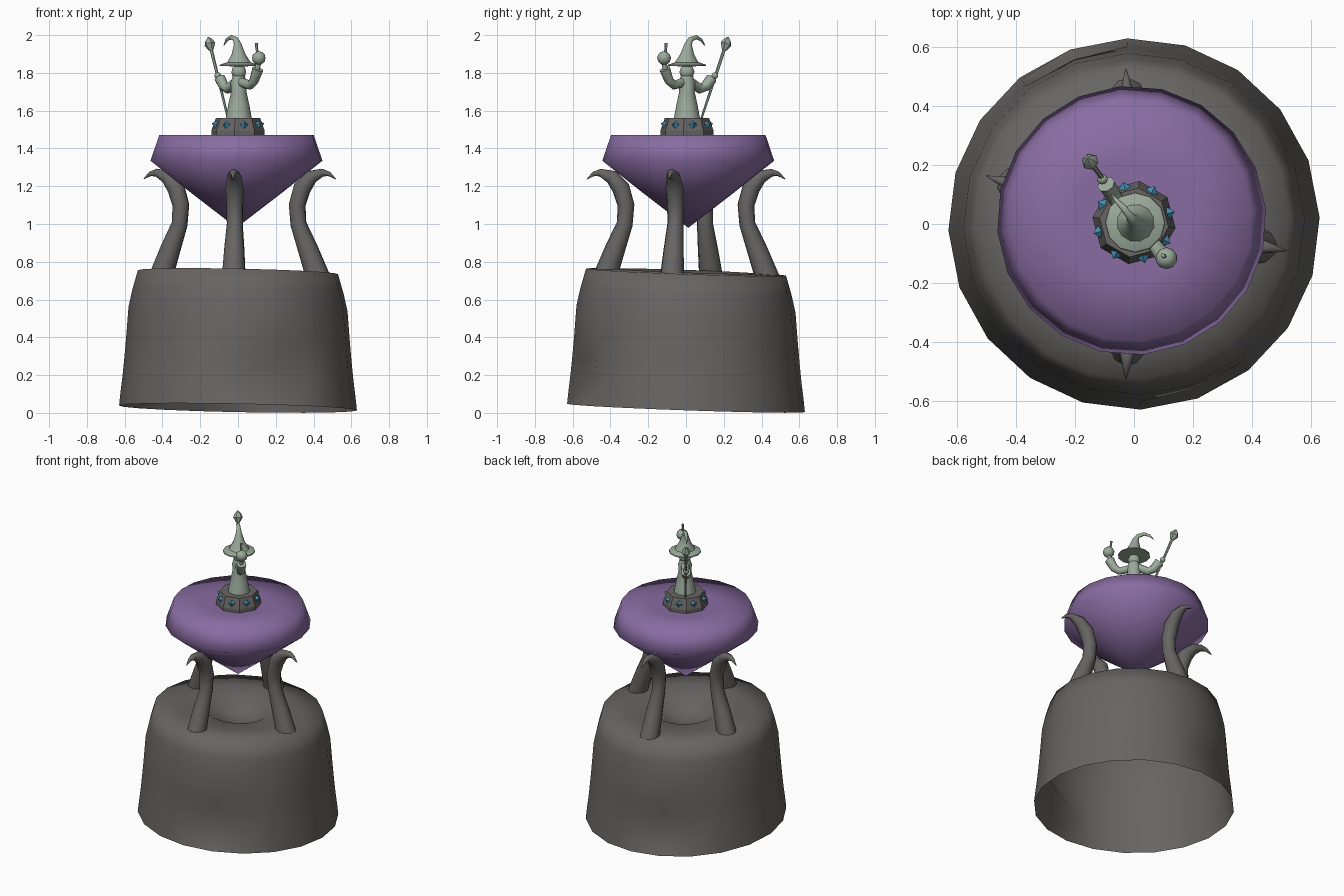
import bpy, bmesh, math
from mathutils import Vector

if "Cube" in bpy.data.objects:
    bpy.data.objects.remove(bpy.data.objects["Cube"])


def material(name, rgb):
    m = bpy.data.materials.new(name)
    m.diffuse_color = (*rgb, 1)
    m.use_nodes = True
    m.node_tree.nodes["Principled BSDF"].inputs["Base Color"].default_value = m.diffuse_color
    return m


STONE = material("dark stone", (0.135, 0.13, 0.125))
PURPLE = material("purple crystal", (0.25, 0.15, 0.36))
BLUE = material("blue gem", (0.06, 0.29, 0.48))
SAGE = material("sage green", (0.33, 0.40, 0.33))


def finish(bm, name, mat, angle=None):
    bmesh.ops.recalc_face_normals(bm, faces=bm.faces)
    me = bpy.data.meshes.new(name)
    bm.to_mesh(me)
    bm.free()
    ob = bpy.data.objects.new(name, me)
    bpy.context.collection.objects.link(ob)
    me.materials.append(mat)
    if angle:
        bpy.ops.object.select_all(action='DESELECT')
        ob.select_set(True)
        bpy.context.view_layer.objects.active = ob
        bpy.ops.object.shade_smooth_by_angle(angle=math.radians(angle))
    return ob


def skin(bm, rings, cap_start=True, cap_end=True):
    n = len(rings[0])
    for a, b in zip(rings, rings[1:]):
        for i in range(n):
            j = (i + 1) % n
            bm.faces.new((a[i], a[j], b[j], b[i]))
    if cap_start:
        bm.faces.new(rings[0])
    if cap_end:
        bm.faces.new(rings[-1])


def lathe(name, profile, sides, mat, centre=(0, 0), phase=0, angle=None,
          cap_start=True, cap_end=True, warp=None):
    bm = bmesh.new()
    rings = []
    for r, z in profile:
        ring = []
        for i in range(sides):
            a = math.radians(phase) + 2 * math.pi * i / sides
            co = Vector((centre[0] + r * math.cos(a), centre[1] + r * math.sin(a), z))
            ring.append(bm.verts.new(warp(co) if warp else co))
        rings.append(ring)
    skin(bm, rings, cap_start, cap_end)
    bmesh.ops.remove_doubles(bm, verts=bm.verts, dist=0.0005)
    return finish(bm, name, mat, angle)


def tube(name, path, sides, mat, angle=50):
    """Loft circles along (x, y, z, radius) points."""
    bm = bmesh.new()
    pts = [Vector(p[:3]) for p in path]
    rings, side = [], None
    for k, p in enumerate(pts):
        t = (pts[min(k + 1, len(pts) - 1)] - pts[max(k - 1, 0)]).normalized()
        if side is None:
            side = t.orthogonal()
        side = (side - t * side.dot(t)).normalized()
        up = t.cross(side)
        ring = []
        for i in range(sides):
            a = 2 * math.pi * i / sides
            ring.append(bm.verts.new(p + (side * math.cos(a) + up * math.sin(a)) * path[k][3]))
        rings.append(ring)
    skin(bm, rings)
    return finish(bm, name, mat, angle)


def ball(name, centre, r, mat):
    bm = bmesh.new()
    bmesh.ops.create_icosphere(bm, subdivisions=2, radius=r)
    bmesh.ops.translate(bm, verts=bm.verts, vec=centre)
    return finish(bm, name, mat, 60)


# Slightly tilted hollow stone base with two side dents and a sunken top
def stone_warp(co):
    a = math.degrees(math.atan2(co.y, co.x))
    if 0.1 < co.z < 0.35 and math.hypot(co.x, co.y) > 0.5:
        for dent in (-70, 110):
            if abs(a - dent) < 5:
                co = Vector((co.x * 0.91, co.y * 0.91, co.z))
    return Vector((co.x, co.y, co.z - 0.02 * co.x - 0.035 * co.y))


lathe("stone_base", [(0.63, 0.026), (0.622, 0.10), (0.612, 0.18), (0.603, 0.27),
                     (0.594, 0.37), (0.58, 0.55), (0.56, 0.64), (0.53, 0.745),
                     (0.36, 0.75), (0.2, 0.735), (0.11, 0.68), (0, 0.65)],
      20, STONE, phase=2, angle=89, cap_start=False, cap_end=False, warp=stone_warp)

# Four curved claws
CLAW = [(0.44, 0.69, 0.066), (0.375, 0.87, 0.054), (0.325, 1.0, 0.043),
        (0.318, 1.1, 0.045), (0.345, 1.19, 0.048), (0.395, 1.25, 0.038),
        (0.455, 1.272, 0.021), (0.49, 1.265, 0.012), (0.525, 1.238, 0.002)]
for label, deg in (("left", 162), ("right", -10), ("back", 93), ("front", -93)):
    c, s = math.cos(math.radians(deg)), math.sin(math.radians(deg))
    tube(label + "_claw", [(r * c, r * s, z, w) for r, z, w in CLAW], 10, STONE, 70)

# Large purple crystal
lathe("purple_crystal", [(0, 0.98), (0.235, 1.16), (0.457, 1.335), (0.41, 1.472), (0.2, 1.472), (0, 1.47)],
      20, PURPLE, centre=(-0.008, 0.012), phase=5, angle=89, cap_start=False, cap_end=False)

# Octagonal pedestal with a pyramid gem on each face
lathe("pedestal", [(0.142, 1.47), (0.142, 1.495), (0.118, 1.562)], 8, STONE,
      centre=(0, 0.005), phase=37.5)
for i in range(8):
    a = math.radians(15 + 45 * i)
    d = Vector((math.cos(a), math.sin(a), 0.36)).normalized()
    bm = bmesh.new()
    bmesh.ops.create_cone(bm, cap_ends=True, segments=4, radius1=0.029, radius2=0, depth=0.03)
    bm.transform(d.to_track_quat('Z', 'Y').to_matrix().to_4x4())
    bmesh.ops.translate(bm, verts=bm.verts,
                        vec=Vector((0.121 * math.cos(a), 0.005 + 0.121 * math.sin(a), 1.526)) + d * 0.008)
    finish(bm, f"pedestal_gem_{i + 1}", BLUE)

# Robed figure: robe, head, hat
C = (0.004, 0.005)
lathe("robe", [(0.07, 1.555), (0.056, 1.63), (0.041, 1.7), (0.043, 1.75), (0.03, 1.79)],
      12, SAGE, centre=C, angle=50)
ball("head", (C[0], C[1], 1.805), 0.04, SAGE)
lathe("hat_brim", [(0.04, 1.835), (0.102, 1.836), (0.1, 1.843), (0.065, 1.856)],
      12, SAGE, centre=C, angle=40)
tube("hat_cone", [(0.004, 0.005, 1.85, 0.067), (0.002, 0.007, 1.90, 0.037), (-0.002, 0.012, 1.95, 0.021),
                  (-0.012, 0.025, 1.978, 0.014), (-0.036, 0.055, 1.989, 0.011),
                  (-0.06, 0.08, 1.975, 0.008), (-0.075, 0.1, 1.945, 0.002)], 12, SAGE)

# Arm holding the orb
tube("orb_arm", [(0.015, -0.015, 1.75, 0.026), (0.065, -0.065, 1.735, 0.024),
                 (0.085, -0.09, 1.76, 0.026), (0.105, -0.112, 1.82, 0.031)], 8, SAGE)
tube("orb_hand", [(0.1, -0.108, 1.81, 0.014), (0.108, -0.115, 1.85, 0.014)], 8, SAGE)
ball("orb", (0.11, -0.116, 1.878), 0.037, SAGE)
tube("orb_spike", [(0.105, -0.111, 1.90, 0.008), (0.098, -0.106, 1.935, 0.007),
                   (0.098, -0.106, 1.957, 0.008)], 6, SAGE)

# Arm holding the staff
tube("staff_arm", [(-0.01, 0.025, 1.75, 0.026), (-0.055, 0.075, 1.715, 0.026),
                   (-0.075, 0.105, 1.73, 0.028), (-0.095, 0.135, 1.77, 0.031)], 8, SAGE)
ball("staff_hand", (-0.107, 0.152, 1.785), 0.018, SAGE)
foot, tip = Vector((-0.053, 0.082, 1.56)), Vector((-0.158, 0.224, 1.99))
STAFF = [(0, 0.006), (0.5, 0.008), (0.83, 0.009), (0.86, 0.018), (0.91, 0.03), (0.955, 0.022), (1, 0.003)]
tube("staff", [(*foot.lerp(tip, t), r) for t, r in STAFF], 6, SAGE, 25)
